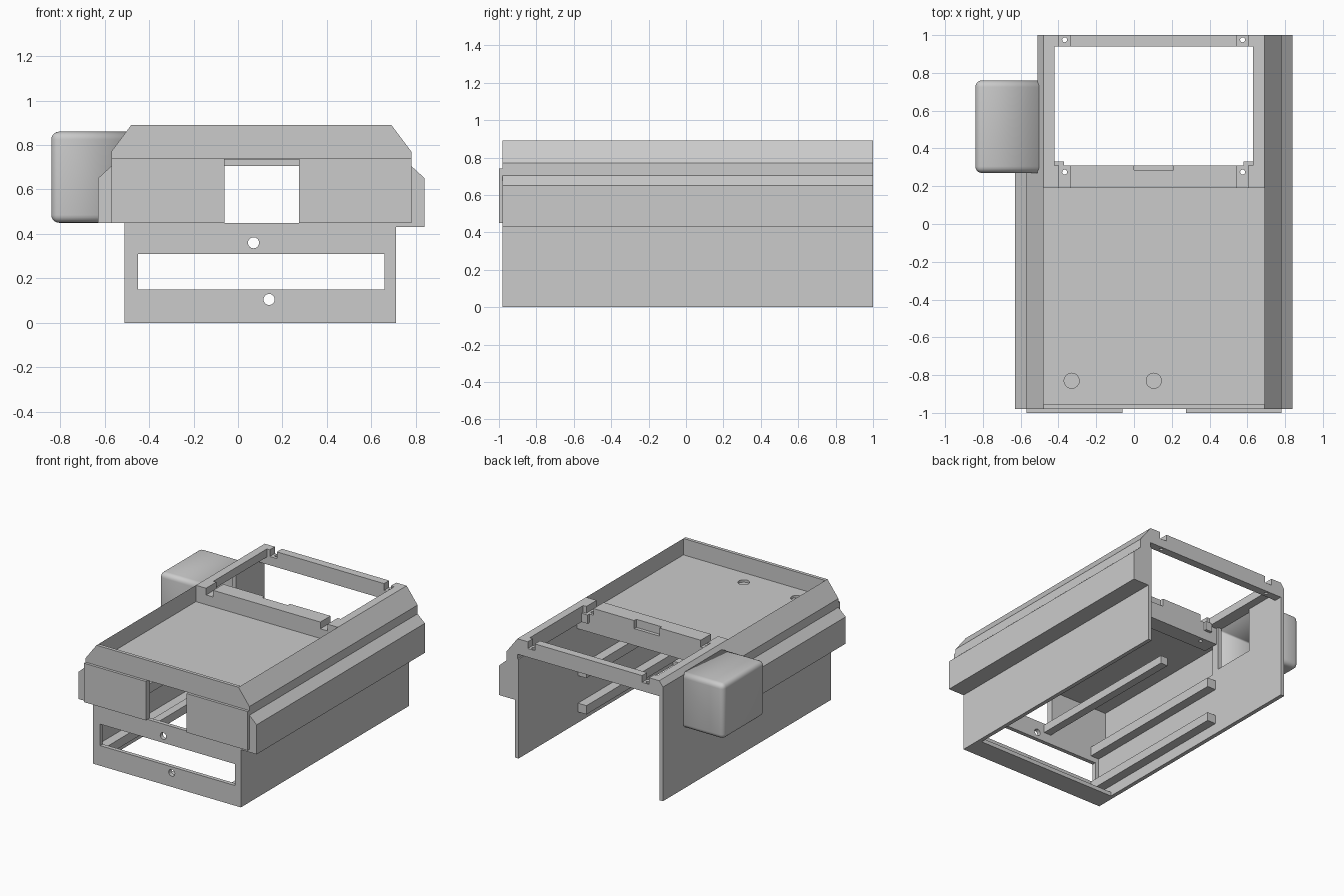
import bpy, bmesh
from mathutils import Matrix

if "Cube" in bpy.data.objects:
    bpy.data.objects.remove(bpy.data.objects["Cube"])

grey = bpy.data.materials.new("plain_grey")
grey.use_nodes = True
grey.diffuse_color = (0.6, 0.6, 0.6, 1)
grey.node_tree.nodes["Principled BSDF"].inputs["Base Color"].default_value = (0.6, 0.6, 0.6, 1)


def finish(bm, name):
    bmesh.ops.recalc_face_normals(bm, faces=bm.faces)
    mesh = bpy.data.meshes.new(name)
    bm.to_mesh(mesh)
    bm.free()
    mesh.materials.append(grey)
    ob = bpy.data.objects.new(name, mesh)
    bpy.context.collection.objects.link(ob)
    return ob


def prism(name, profile, y0, y1):
    """Extrude an x-z outline along y."""
    bm = bmesh.new()
    face = bm.faces.new([bm.verts.new((x, y0, z)) for x, z in profile])
    out = bmesh.ops.extrude_face_region(bm, geom=[face])
    moved = [v for v in out["geom"] if isinstance(v, bmesh.types.BMVert)]
    bmesh.ops.translate(bm, verts=moved, vec=(0, y1 - y0, 0))
    return finish(bm, name)


def box(name, x, y, z):
    return prism(name, [(x[0], z[0]), (x[1], z[0]), (x[1], z[1]), (x[0], z[1])], *y)


def cylinder(name, centre, radius, depth, axis="Z"):
    bm = bmesh.new()
    turn = Matrix.Rotation(1.5708, 4, "X") if axis == "Y" else Matrix()
    bmesh.ops.create_cone(bm, cap_ends=True, segments=24, radius1=radius, radius2=radius,
                          depth=depth, matrix=Matrix.Translation(centre) @ turn)
    return finish(bm, name)


def cut(ob, *cutters):
    """Subtract each cutter, then discard it."""
    for c in cutters:
        mod = ob.modifiers.new("cut", "BOOLEAN")
        mod.operation, mod.solver, mod.object = "DIFFERENCE", "EXACT", c
        bpy.context.view_layer.update()
        graph = bpy.context.evaluated_depsgraph_get()
        mesh = bpy.data.meshes.new_from_object(ob.evaluated_get(graph))
        ob.modifiers.clear()
        ob.data = mesh
        bpy.data.objects.remove(c)


FRONT, BACK = -0.98, 1.0

# Side walls with their chamfered rails
prism("right_side", [(0.68, 0), (0.71, 0), (0.71, 0.43), (0.84, 0.43), (0.84, 0.65), (0.78, 0.705),
                     (0.78, 0.77), (0.69, 0.89), (0.69, 0.74), (0.68, 0.74)], FRONT, BACK)
prism("left_side_front", [(-0.48, 0), (-0.51, 0), (-0.51, 0.45), (-0.63, 0.45), (-0.63, 0.65),
                          (-0.57, 0.705), (-0.57, 0.77), (-0.48, 0.89), (-0.48, 0.74),
                          (-0.54, 0.74), (-0.54, 0.48), (-0.48, 0.48)], FRONT, 0.27)
left_rear = prism("left_side_rear", [(-0.48, 0), (-0.51, 0), (-0.51, 0.85), (-0.48, 0.89)], 0.27, BACK)
cut(left_rear, box("cutter", (-0.6, -0.4), (0.33, 0.66), (0.5, 0.83)))

# Front panel with slot and two round holes
panel = box("front_panel", (-0.51, 0.71), (FRONT, -0.95), (0, 0.45))
cut(panel, box("cutter", (-0.45, 0.66), (-1.1, -0.9), (0.15, 0.31)),
    cylinder("cutter", (0.07, -0.97, 0.36), 0.025, 0.2, "Y"),
    cylinder("cutter", (0.14, -0.97, 0.105), 0.025, 0.2, "Y"))
box("bottom_flange", (-0.5, 0.7), (-0.96, -0.82), (0, 0.03))

# Upper front plates either side of the window
for name, x in (("front_plate_left", (0.275, 0.78)), ("front_plate_right", (-0.57, -0.06))):
    box(name, x, (-1, -0.95), (0.45, 0.74))

# Front lip and sunken tray
prism("front_lip", [(-0.57, 0.74), (0.78, 0.74), (0.78, 0.77), (0.69, 0.89), (-0.48, 0.89),
                    (-0.57, 0.77)], FRONT, -0.955)
tray = box("tray", (-0.56, 0.69), (-0.97, 0.25), (0.735, 0.768))
cut(tray, *[cylinder("cutter", (x, -0.83, 0.77), 0.04, 0.04) for x in (-0.33, 0.105)])

# Frame around the rear opening, with notched and drilled screw seats
divider = box("divider_bar", (-0.48, 0.69), (0.19, 0.31), (0.705, 0.89))
rear = box("rear_bar", (-0.48, 0.69), (0.94, BACK), (0.775, 0.89))
for bar, y, hole_y in ((divider, (0.1, 0.4), 0.275), (rear, (0.9, 1.1), 0.975)):
    for x in (-0.367, 0.575):
        cut(bar, box("cutter", (x - 0.029, x + 0.029), y, (0.84, 0.95)),
            cylinder("cutter", (x, hole_y, 0.8), 0.013, 0.4))
cut(divider, box("cutter", (0, 0.21), (0.285, 0.35), (0.83, 0.95)))
box("left_frame_bar", (-0.48, -0.42), (0.3, 0.95), (0.83, 0.89))
box("right_frame_bar", (0.63, 0.69), (0.3, 0.95), (0.775, 0.89))
for name, x in (("left_tab", (0.58, 0.635)), ("right_tab", (-0.425, -0.37))):
    box(name, x, (0.31, 0.33), (0.775, 0.84))

# Inner guide rails for the slot
for side, x in (("left", (0.61, 0.68)), ("right", (-0.48, -0.41))):
    box(side + "_lower_guide", x, (-0.95, 0.3), (0.08, 0.145))
    box(side + "_upper_guide", x, (-0.95, 0.3), (0.35, 0.42))
box("centre_guide", (-0.05, 0.01), (-0.95, 0.3), (0.38, 0.44))

# Hollow rounded side box, open towards the body
bm = bmesh.new()
bmesh.ops.create_cube(bm, size=1, matrix=Matrix.Translation((-0.67, 0.515, 0.655))
                      @ Matrix.Diagonal((0.34, 0.49, 0.41, 1)))
inner = max(bm.faces, key=lambda f: f.calc_center_median().x)
edges = [e for e in bm.edges if e not in inner.edges[:]]
bmesh.ops.delete(bm, geom=[inner], context="FACES_ONLY")
bmesh.ops.bevel(bm, geom=edges, offset=0.035, segments=5, profile=0.5, affect="EDGES")
side_box = finish(bm, "side_box")
shell = side_box.modifiers.new("shell", "SOLIDIFY")
shell.thickness, shell.offset = 0.025, -1
bpy.ops.object.select_all(action="DESELECT")
side_box.select_set(True)
bpy.context.view_layer.objects.active = side_box
bpy.ops.object.shade_smooth_by_angle(angle=0.6)
